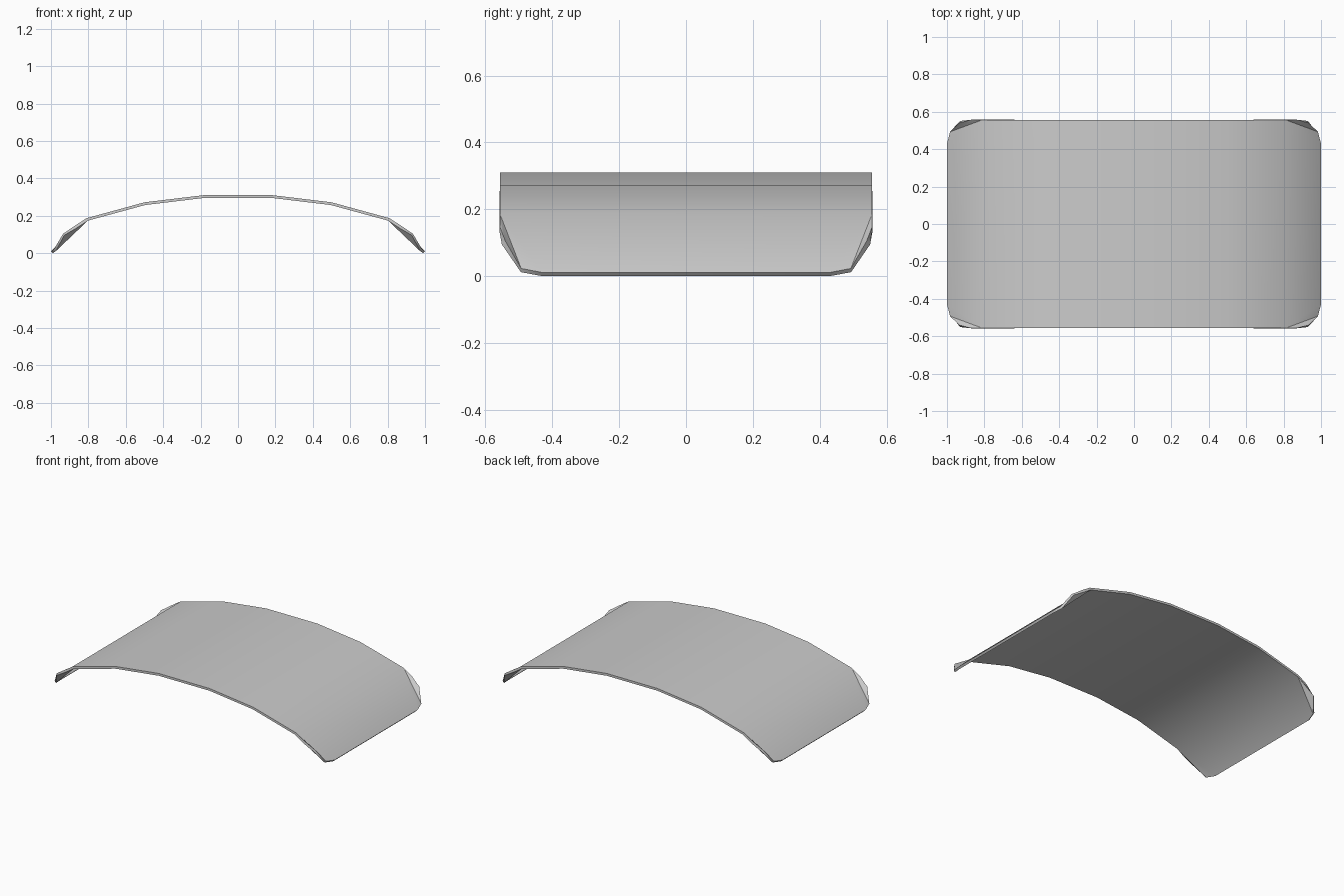
import bpy, bmesh, math

if "Cube" in bpy.data.objects:
    bpy.data.objects.remove(bpy.data.objects["Cube"])

HALF_Y = 0.557
ARCH = [(0.185, 0.31), (0.50, 0.272), (0.81, 0.187)]        # x, z of the arch ribs
CORNER = [(0.87, 0.557, 0.148), (0.935, 0.54, 0.104),
          (0.983, 0.493, 0.023), (1.0, 0.43, 0.011)]         # rounded corner rim

bm = bmesh.new()

# Long arched strips
ribs = [(-x, z) for x, z in reversed(ARCH)] + ARCH
rows = [[bm.verts.new((x, s * HALF_Y, z)) for s in (-1, 1)] for x, z in ribs]
for a, b in zip(rows, rows[1:]):
    bm.faces.new((a[0], b[0], b[1], a[1]))


def end_panel(side, near, far):
    """Steep end with two rounded corners; side = +1 or -1 (half turn)."""
    def rim(s):
        return [bm.verts.new((side * x, side * s * y, z)) for x, y, z in CORNER]
    n, f = rim(-1), rim(1)
    bm.faces.new((near, n[-1], f[-1]))
    bm.faces.new((near, f[-1], far))
    for a, b in zip(n, n[1:]):
        bm.faces.new((near, a, b))
    for a, b in zip(f, f[1:]):
        bm.faces.new((far, b, a))


end_panel(1, rows[-1][0], rows[-1][1])
end_panel(-1, rows[0][1], rows[0][0])
bm.normal_update()

mesh = bpy.data.meshes.new("curved_panel")
bm.to_mesh(mesh)
bm.free()
panel = bpy.data.objects.new("curved_panel", mesh)
bpy.context.collection.objects.link(panel)

# Sheet thickness, grown inwards
solid = panel.modifiers.new("thickness", 'SOLIDIFY')
solid.thickness = 0.015
solid.offset = -1

bpy.context.view_layer.objects.active = panel
panel.select_set(True)
bpy.ops.object.modifier_apply(modifier=solid.name)
bpy.ops.object.shade_smooth_by_angle(angle=math.radians(45))
